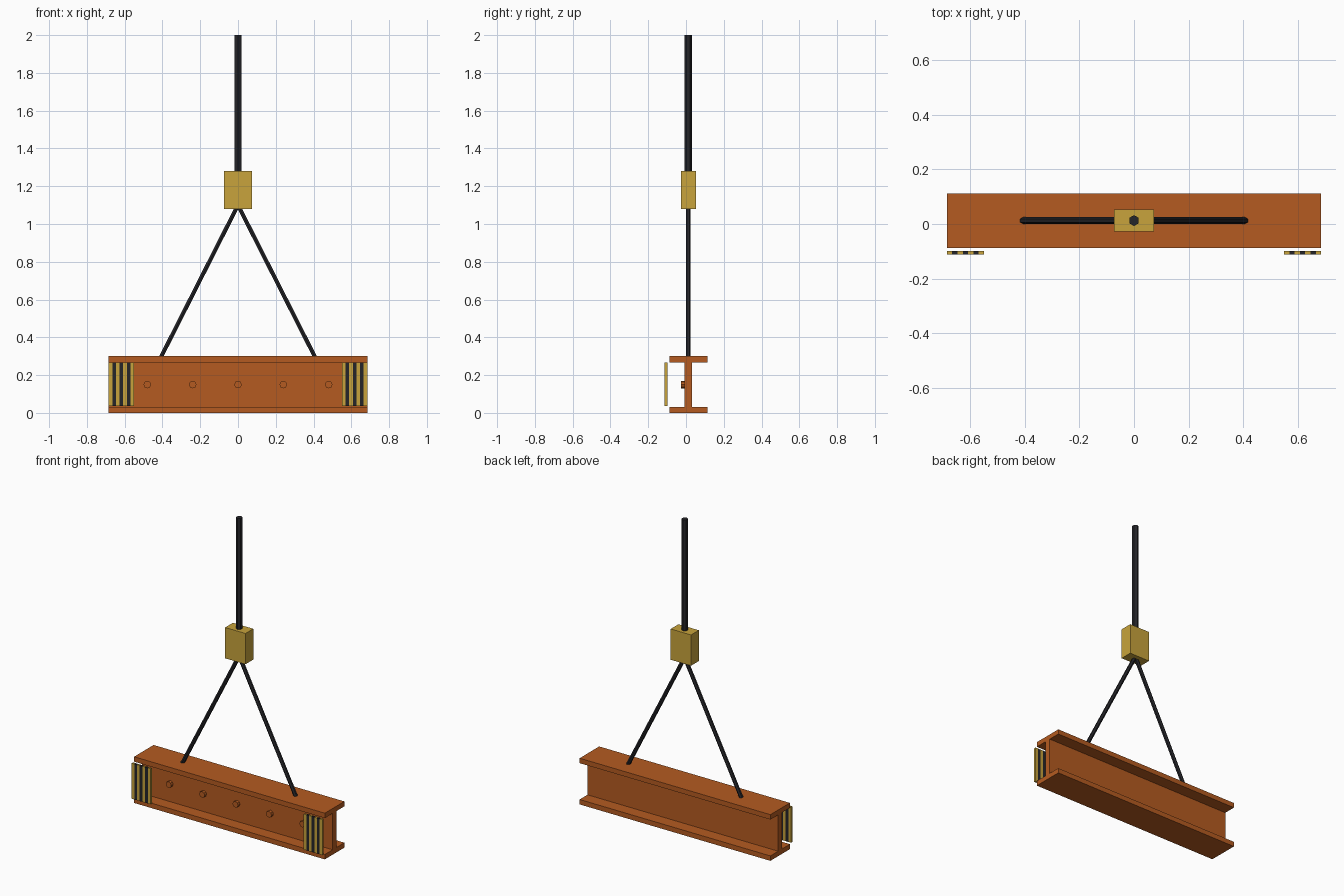
import bpy, math

if "Cube" in bpy.data.objects:
    bpy.data.objects.remove(bpy.data.objects["Cube"])

CY = 0.0125      # depth of the beam's centre line
HALF = 0.685     # half the beam length


def material(name, rgb):
    m = bpy.data.materials.new(name)
    m.diffuse_color = (*rgb, 1)
    m.use_nodes = True
    m.node_tree.nodes["Principled BSDF"].inputs["Base Color"].default_value = m.diffuse_color
    return m


RUST = material("rust orange", (0.46, 0.105, 0.015))
YELLOW = material("safety yellow", (0.58, 0.37, 0.045))
BLACK = material("cable black", (0.018, 0.018, 0.022))


def finish(obj, name, mat):
    obj.name = name
    obj.data.materials.append(mat)
    return obj


def box(name, lo, hi, mat):
    bpy.ops.mesh.primitive_cube_add(size=1, location=[(a + b) / 2 for a, b in zip(lo, hi)])
    obj = bpy.context.object
    obj.scale = [b - a for a, b in zip(lo, hi)]
    return finish(obj, name, mat)


def rod(name, a, b, radius, sides, mat):
    # cylinder from a to b, tilted only in the xz plane
    dx, dz = b[0] - a[0], b[2] - a[2]
    bpy.ops.mesh.primitive_cylinder_add(
        vertices=sides, radius=radius, depth=math.hypot(dx, dz),
        location=[(p + q) / 2 for p, q in zip(a, b)],
        rotation=(0, math.atan2(dx, dz), 0))
    return finish(bpy.context.object, name, mat)


# I-beam: one profile in the yz plane, extruded along x
w, t = 0.1, 0.02
right = [(w, 0), (w, 0.032), (t, 0.032), (t, 0.268), (w, 0.268), (w, 0.3)]
profile = right + [(-y, z) for y, z in reversed(right)]
n = len(profile)
verts = [(x, CY + y, z) for x in (-HALF, HALF) for y, z in profile]
faces = [(i, (i + 1) % n, (i + 1) % n + n, i + n) for i in range(n)]
faces += [tuple(reversed(range(n))), tuple(range(n, 2 * n))]
mesh = bpy.data.meshes.new("i_beam")
mesh.from_pydata(verts, [], faces)
beam = bpy.data.objects.new("i_beam", mesh)
bpy.context.collection.objects.link(beam)
finish(beam, "i_beam", RUST)
bpy.context.view_layer.objects.active = beam
bpy.ops.object.mode_set(mode='EDIT')
bpy.ops.mesh.select_all(action='SELECT')
bpy.ops.mesh.normals_make_consistent(inside=False)
bpy.ops.object.mode_set(mode='OBJECT')

# rivets along the front of the web
for i in range(5):
    bpy.ops.mesh.primitive_cylinder_add(
        vertices=8, radius=0.02, depth=0.03,
        location=(-0.48 + 0.24 * i, -0.0125, 0.15), rotation=(math.pi / 2, 0, 0))
    finish(bpy.context.object, f"rivet_{i + 1}", RUST)

# striped warning plates at both ends
step = 0.135 / 7
for side, label in ((-1, "left"), (1, "right")):
    for i in range(7):
        x0, x1 = sorted((side * (HALF - i * step), side * (HALF - (i + 1) * step)))
        box(f"warning_stripe_{label}_{i + 1}", (x0, -0.1125, 0.037), (x1, -0.099, 0.268),
            BLACK if i % 2 else YELLOW)
    # sling leg from the beam to the block
    rod(f"sling_{label}", (side * 0.407, CY, 0.297), (0, CY, 1.1), 0.0125, 6, BLACK)

# hoist block and main cable
box("hoist_block", (-0.073, CY - 0.04, 1.08), (0.073, CY + 0.04, 1.28), YELLOW)
rod("main_cable", (0, CY, 1.26), (0, CY, 2.0), 0.02, 6, BLACK)
